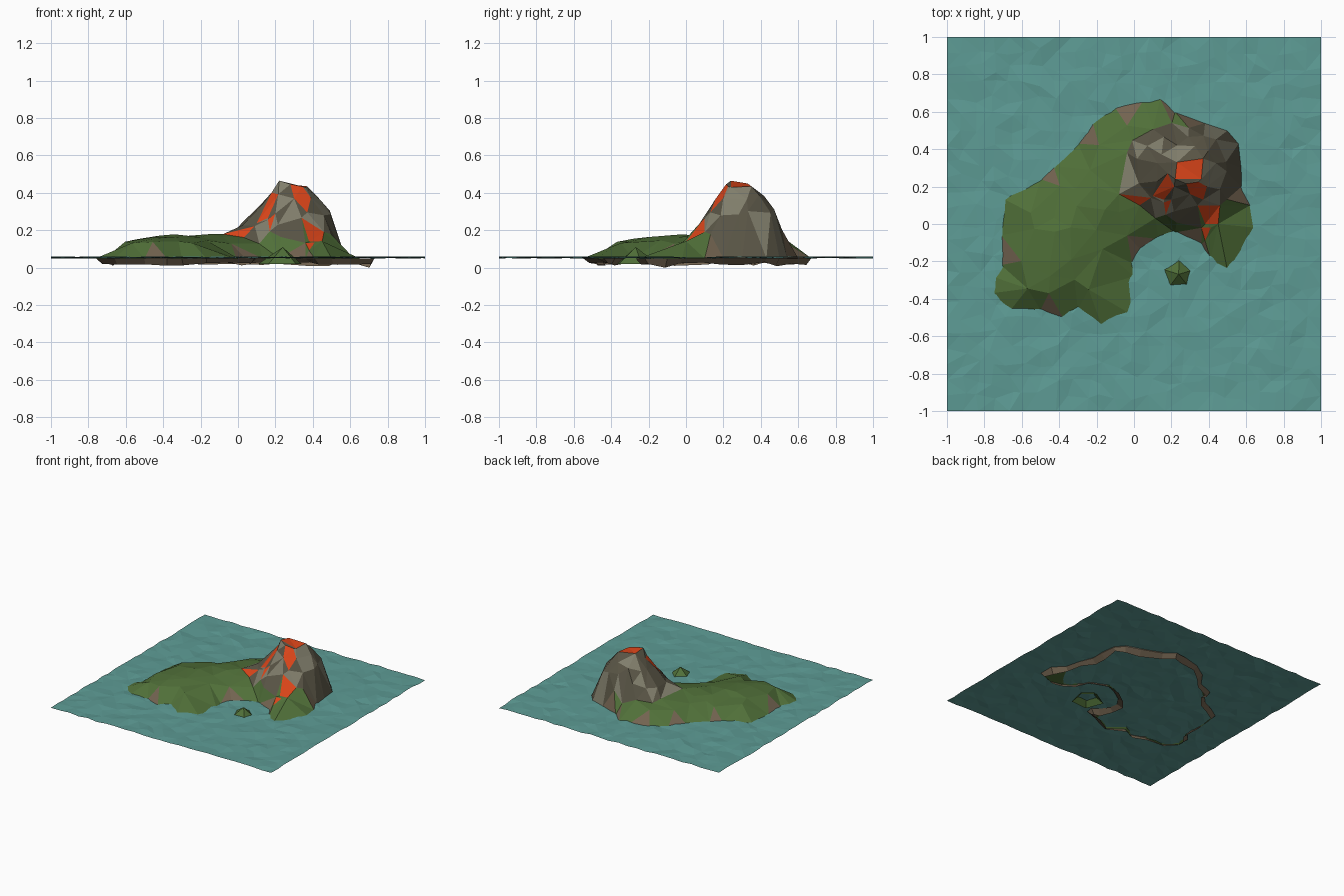
import bpy, bmesh, math, random
from mathutils import Vector
from mathutils.geometry import delaunay_2d_cdt, intersect_point_line

if "Cube" in bpy.data.objects:
    bpy.data.objects.remove(bpy.data.objects["Cube"])

random.seed(4)
WATER_Z = 0.055


def material(name, rgb):
    m = bpy.data.materials.new(name)
    m.diffuse_color = (*rgb, 1)
    m.use_nodes = True
    m.node_tree.nodes["Principled BSDF"].inputs["Base Color"].default_value = m.diffuse_color
    return m


MATS = {n: material(n, c) for n, c in {
    "water": (0.11, 0.33, 0.30), "grass": (0.08, 0.16, 0.04), "cliff": (0.17, 0.125, 0.08),
    "rock": (0.10, 0.09, 0.06), "pale_rock": (0.22, 0.21, 0.15), "lava": (0.72, 0.06, 0.01)}.items()}


def add_object(name, bm, mats):
    me = bpy.data.meshes.new(name)
    bm.normal_update()
    bm.to_mesh(me)
    bm.free()
    for m in mats:
        me.materials.append(MATS[m])
    ob = bpy.data.objects.new(name, me)
    bpy.context.collection.objects.link(ob)
    return ob


def jit(a):
    return random.uniform(-a, a)


# Shoreline, counter-clockwise at water level
SHORE = [Vector(p) for p in [
    (0.22, -0.045), (0.13, -0.08), (0.04, -0.14), (-0.01, -0.21), (0.0, -0.28), (0.05, -0.35),
    (0.10, -0.38), (0.09, -0.44), (-0.02, -0.48), (-0.17, -0.55), (-0.30, -0.46), (-0.38, -0.50),
    (-0.50, -0.46), (-0.66, -0.46), (-0.76, -0.37), (-0.76, -0.28), (-0.71, -0.22), (-0.71, -0.06),
    (-0.69, 0.13), (-0.60, 0.19), (-0.50, 0.24), (-0.43, 0.31), (-0.43, 0.38), (-0.30, 0.43),
    (-0.22, 0.54), (-0.10, 0.62), (0.05, 0.66), (0.14, 0.67), (0.22, 0.60), (0.38, 0.54),
    (0.50, 0.50), (0.56, 0.43), (0.575, 0.30), (0.575, 0.20), (0.62, 0.10), (0.65, -0.02),
    (0.73, -0.10), (0.73, -0.22), (0.60, -0.27), (0.50, -0.25), (0.41, -0.19), (0.36, -0.11)]]
SHORE.reverse()
N = len(SHORE)

# Crater pool and lava patches as outlines
CRATER = [(0.22, 0.24), (0.36, 0.24), (0.37, 0.35), (0.23, 0.33)]
CRATER_Z = [0.465, 0.43, 0.435, 0.45]
LAVA = [CRATER,
        [(0.18, 0.27), (0.10, 0.15), (0.16, 0.13), (0.215, 0.20)],
        [(-0.08, 0.16), (0.03, 0.10), (0.09, 0.14)],
        [(0.16, 0.115), (0.17, 0.05), (0.20, 0.13)],
        [(0.28, 0.215), (0.30, 0.16), (0.37, 0.13), (0.39, 0.20), (0.345, 0.225)],
        [(0.34, 0.10), (0.38, 0.0), (0.45, 0.0), (0.46, 0.10)],
        [(0.36, -0.02), (0.38, -0.09), (0.41, -0.02)]]


def inside(p, poly):
    hit = False
    for i in range(len(poly)):
        a, b = poly[i - 1], poly[i]
        if (a[1] > p[1]) != (b[1] > p[1]):
            if p[0] < a[0] + (p[1] - a[1]) * (b[0] - a[0]) / (b[1] - a[1]):
                hit = not hit
    return hit


def shore_dist(p):
    best = 9
    for i in range(N):
        a, b = SHORE[i - 1], SHORE[i]
        t = max(0, min(1, (p - a).dot(b - a) / (b - a).length_squared))
        best = min(best, (p - a.lerp(b, t)).length)
    return best


# Volcano: foot radius and slope curve for eight directions from east
PEAK = Vector((0.29, 0.29))
FOOT = [0.26, 0.29, 0.23, 0.30, 0.38, 0.32, 0.29, 0.27]
CURVE = [0.65, 0.65, 0.6, 0.9, 1.2, 1.3, 1.2, 0.9]


def around(table, ang):
    t = (ang / math.tau * 8) % 8
    i = int(t) % 8
    return table[i] + (table[(i + 1) % 8] - table[i]) * (t - int(t))


def volcano(p):
    d = p - PEAK
    ang = math.atan2(d.y, d.x)
    s = (d.length - 0.08) / (around(FOOT, ang) - 0.08)
    k = max(0, min(1, s))
    return s, (0.16 + 0.285 * (1 - k) ** around(CURVE, ang) if s < 1 else 0)


def height(p):
    d = shore_dist(p)
    land = WATER_Z + min(d / 0.05, 1) * 0.055 + min(d, 0.3) * 0.22
    return max(land + jit(0.006), volcano(p)[1] + jit(0.006))


# Plan points: shore, lava outlines, cliff top, volcano rings, scattered meadow
pts = list(SHORE)
zs = [WATER_Z - 0.005] * N
edges = [(i, (i + 1) % N) for i in range(N)]
for k, patch in enumerate(LAVA):
    n0 = len(pts)
    for i, c in enumerate(patch):
        pts.append(Vector(c))
        zs.append(CRATER_Z[i] if k == 0 else height(Vector(c)))
        edges.append((n0 + i, n0 + (i + 1) % len(patch)))


def scatter(p, gap, shore_gap):
    if not inside(p, SHORE) or shore_dist(p) < shore_gap:
        return
    if any((p - q).length < gap for q in pts) or any(inside(p, l) for l in LAVA):
        return
    pts.append(p)
    zs.append(height(p))


normals = []
for i in range(N):
    t = (SHORE[(i + 1) % N] - SHORE[i - 1]).normalized()
    normals.append(Vector((-t.y, t.x)))          # outward on the reversed loop
for i in range(N):
    scatter(SHORE[i] - normals[i] * (0.055 + jit(0.008)), 0.035, 0.035)
for s, count in ((0.35, 11), (0.68, 14), (1.0, 17)):
    for i in range(count):
        a = (i + s + jit(0.25)) / count * math.tau
        r = 0.08 + (around(FOOT, a) - 0.08) * (s + jit(0.05))
        scatter(PEAK + Vector((math.cos(a), math.sin(a))) * r, 0.045, 0.04)
for i in range(14):
    for j in range(13):
        p = Vector((-0.8 + i * 0.12 + jit(0.045), -0.6 + j * 0.11 + jit(0.04)))
        if volcano(p)[0] > 1.1:
            scatter(p, 0.07, 0.085)

# Island: triangulated plan lifted to height, coloured by zone
co, _, tris, orig, _, _ = delaunay_2d_cdt(pts, edges, [], 1, 1e-5, True)
names = ["grass", "cliff", "rock", "pale_rock", "lava"]
bm = bmesh.new()
vs = [bm.verts.new((c.x, c.y, zs[o[0]] if o else height(c))) for c, o in zip(co, orig)]
for t in tris:
    c = sum((co[i] for i in t), Vector((0, 0))) / len(t)
    if not inside(c, SHORE):
        continue
    f = bm.faces.new([vs[i] for i in t])
    s = volcano(c)[0]
    if any(inside(c, l) for l in LAVA):
        f.material_index = 4
    elif s < 0.93 or (s < 1.25 and c.x > 0.35 and c.y > 0.2):
        f.material_index = 3 if random.random() < 0.3 else 2
    elif shore_dist(c) < 0.036:
        f.material_index = 1
# Ragged skirt below the water line
top = [bm.verts.new((p.x, p.y, WATER_Z - 0.005)) for p in SHORE]
low = []
for i, (p, n) in enumerate(zip(SHORE, normals)):
    q = p + n * (0.035 + jit(0.012))
    low.append(bm.verts.new((q.x, q.y, 0.0 if i == 5 else 0.02 + jit(0.01))))
for i in range(N):
    j = (i + 1) % N
    bm.faces.new((top[i], top[j], low[j], low[i])).material_index = 1
bmesh.ops.remove_doubles(bm, verts=bm.verts, dist=1e-4)
bmesh.ops.recalc_face_normals(bm, faces=bm.faces)
if sum(f.normal.z for f in bm.faces) < 0:
    bmesh.ops.reverse_faces(bm, faces=bm.faces)
add_object("volcanic_island", bm, names)

# Small islet in the bay
bm = bmesh.new()
bmesh.ops.create_cone(bm, segments=5, radius1=0.12, radius2=0.0, depth=0.09)
for v in bm.verts:
    v.co += Vector((0.23 + jit(0.012), -0.265 + jit(0.012), 0.065))
bmesh.ops.delete(bm, geom=[f for f in bm.faces if f.normal.z < -0.9], context='FACES_ONLY')
add_object("bay_islet", bm, ["grass"])

# Rippled sea sheet
bm = bmesh.new()
bmesh.ops.create_grid(bm, x_segments=24, y_segments=24, size=1)
for v in bm.verts:
    v.co.z = WATER_Z + jit(0.006)
    if abs(v.co.x) < 0.99 and abs(v.co.y) < 0.99:
        v.co.x += jit(0.025)
        v.co.y += jit(0.025)
bmesh.ops.triangulate(bm, faces=bm.faces)
add_object("sea", bm, ["water"])
